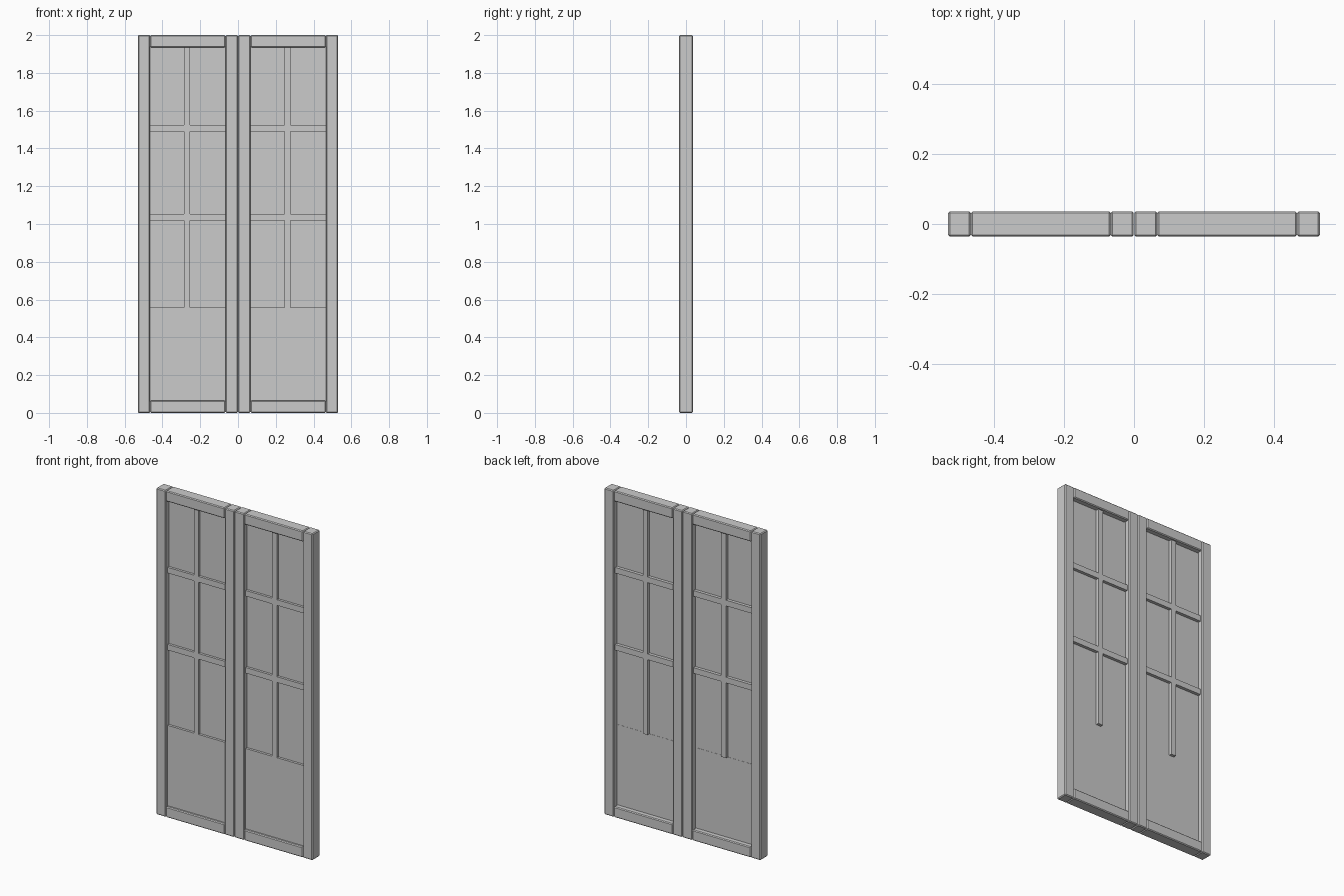
import bpy, bmesh
from mathutils import Vector

if "Cube" in bpy.data.objects:
    bpy.data.objects.remove(bpy.data.objects["Cube"])


def box(name, lo, hi, bevel=0.0):
    """Box between two corners, with optional chamfered edges."""
    lo, hi = Vector(lo), Vector(hi)
    bm = bmesh.new()
    bmesh.ops.create_cube(bm, size=1)
    for v in bm.verts:
        v.co = Vector([c * s for c, s in zip(v.co, hi - lo)]) + (lo + hi) / 2
    if bevel:
        bmesh.ops.bevel(bm, geom=bm.edges[:], offset=bevel, segments=1,
                        affect='EDGES', profile=0.5)
    mesh = bpy.data.meshes.new(name)
    bm.to_mesh(mesh)
    bm.free()
    obj = bpy.data.objects.new(name, mesh)
    bpy.context.collection.objects.link(obj)
    return obj


D = 0.036        # half depth of the frame
HALF = 0.2645    # half width of one leaf
STILE = 0.065    # frame member width
BEV = 0.005
IN = HALF - STILE
MF, MB = -0.02, 0.022   # glazing bar front and back

for side, cx in (("left", -0.2655), ("right", 0.2655)):
    # outer frame
    for pos, x in (("a", cx - HALF), ("b", cx + IN)):
        box(f"{side}_stile_{pos}", (x, -D, 0), (x + STILE, D, 2), BEV)
    for pos, z in (("bottom", 0), ("top", 1.935)):
        box(f"{side}_{pos}_rail", (cx - IN, -D, z), (cx + IN, D, z + STILE), BEV)

    # glass sheet and solid lower panel
    e = IN + 0.006
    box(f"{side}_glass", (cx - e, -0.005, 0.55), (cx + e, 0.003, 1.945))
    box(f"{side}_lower_panel", (cx - e, MF, 0.055), (cx + e, 0.004, 0.557))

    # glazing bars
    mx = cx - 0.004
    box(f"{side}_vertical_bar", (mx - 0.016, MF, 0.557), (mx + 0.016, MB, 1.945))
    for i, z in enumerate((1.018, 1.490)):
        box(f"{side}_cross_bar_{i + 1}", (cx - e, MF, z), (cx + e, MB, z + 0.035))
